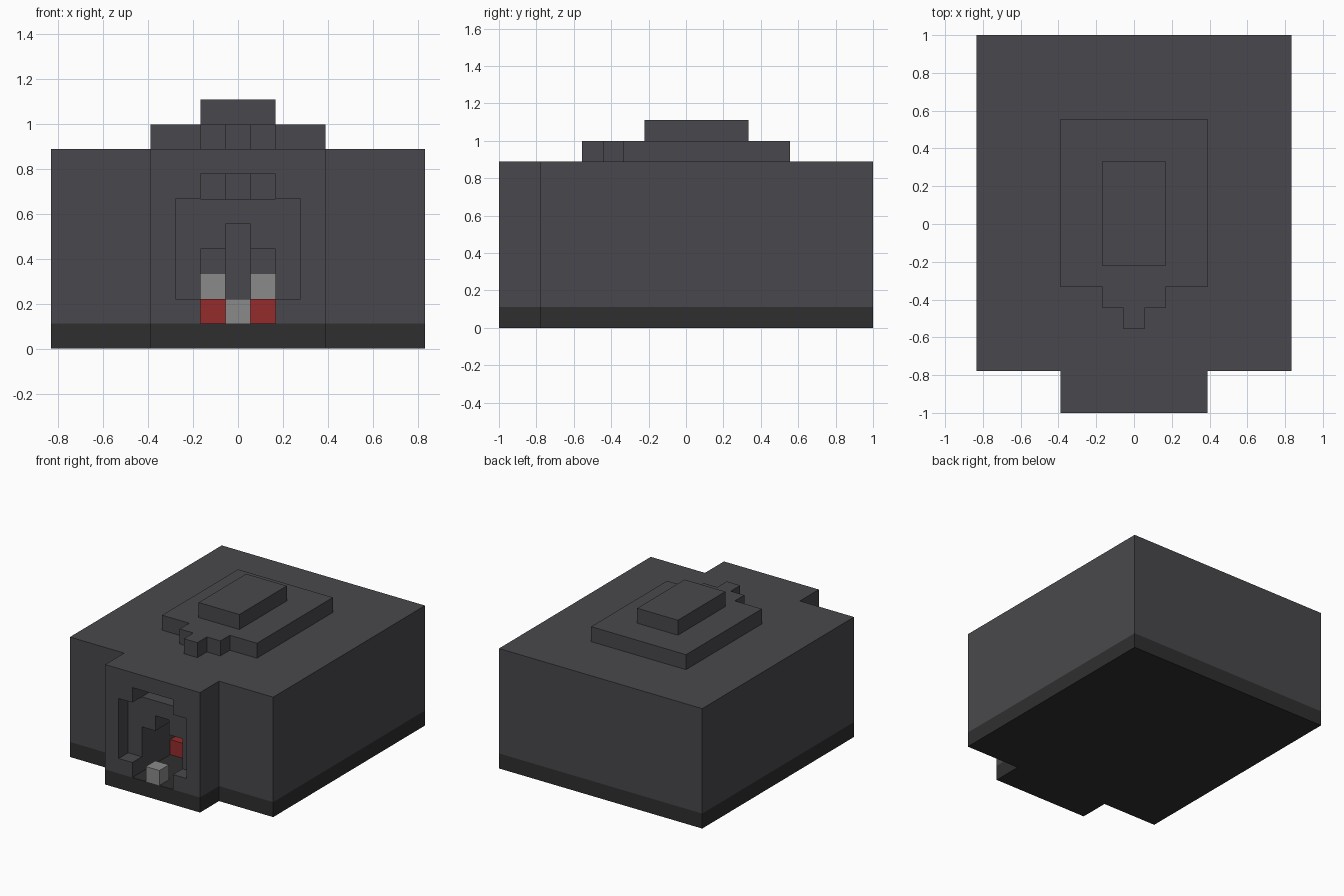
import bpy
import bmesh

cube = bpy.data.objects.get("Cube")
if cube:
    bpy.data.objects.remove(cube, do_unlink=True)

U = 1 / 9  # size of one block


def material(name, rgb):
    m = bpy.data.materials.new(name)
    m.use_nodes = True
    color = (*rgb, 1)
    m.diffuse_color = color
    m.node_tree.nodes["Principled BSDF"].inputs["Base Color"].default_value = color
    return m


STONE = material("charcoal stone", (0.066, 0.066, 0.074))
BASE = material("dark base", (0.028, 0.028, 0.028))
GREY = material("light grey", (0.255, 0.255, 0.255))
RED = material("deep red", (0.295, 0.025, 0.025))


def prism(name, outline, lo, hi, mat, upright=False):
    """Extrude an outline in blocks: plan (x, y) along z, or upright (x, z) along y."""
    bm = bmesh.new()
    place = (lambda a, b: (a * U, lo * U, b * U)) if upright else (lambda a, b: (a * U, b * U, lo * U))
    face = bm.faces.new([bm.verts.new(place(a, b)) for a, b in outline])
    moved = bmesh.ops.extrude_face_region(bm, geom=[face])["geom"]
    d = (hi - lo) * U
    bmesh.ops.translate(bm, verts=[v for v in moved if isinstance(v, bmesh.types.BMVert)],
                        vec=(0, d, 0) if upright else (0, 0, d))
    bmesh.ops.recalc_face_normals(bm, faces=bm.faces)
    mesh = bpy.data.meshes.new(name)
    bm.to_mesh(mesh)
    bm.free()
    mesh.materials.append(mat)
    obj = bpy.data.objects.new(name, mesh)
    bpy.context.collection.objects.link(obj)
    return obj


def mirrored(half):
    """Complete a right half outline with its mirror image."""
    return half + [(-x, v) for x, v in reversed(half)]


def rect(x0, x1, v0, v1):
    return [(x0, v0), (x1, v0), (x1, v1), (x0, v1)]


# Base slab and main body share one plan with a front porch
plan = mirrored([(3.5, -9), (3.5, -7), (7.5, -7), (7.5, 9)])
prism("base_slab", plan, 0, 1, BASE)
body = prism("main_body", plan, 1, 8, STONE)

# Stepped roof
prism("roof_tier", mirrored([(0.5, -5), (0.5, -4), (1.5, -4), (1.5, -3), (3.5, -3), (3.5, 5)]),
      8, 9, STONE)
prism("roof_cap", rect(-1.5, 1.5, -2, 3), 9, 10, STONE)

# Entrance: shallow frame, niche above it, stepped arch and deep alcove
cuts = [
    (mirrored([(1.5, 0.5), (1.5, 2), (2.5, 2), (2.5, 6), (1.5, 6), (1.5, 7)]), -8),
    (rect(-1.5, 1.5, 6, 7), -7),
    (rect(-0.5, 0.5, 6, 7), -6),
    (mirrored([(1.5, 0.5), (1.5, 4), (0.5, 4), (0.5, 5)]), -4),
    (mirrored([(1.5, 0.5), (1.5, 3), (0.5, 3), (0.5, 5)]), -3),
]
cutters = []
for outline, depth in cuts:
    cutter = prism("entrance_cutter", outline, -10, depth, STONE, upright=True)
    cutter.hide_render = True
    mod = body.modifiers.new("entrance_cut", "BOOLEAN")
    mod.operation = "DIFFERENCE"
    mod.solver = "EXACT"
    mod.object = cutter
    cutters.append(cutter)

bpy.context.view_layer.update()
carved = bpy.data.meshes.new_from_object(body.evaluated_get(bpy.context.evaluated_depsgraph_get()))
body.modifiers.clear()
body.data = carved
for cutter in cutters:
    bpy.data.objects.remove(cutter, do_unlink=True)

# Blocks inside the entrance
prism("threshold_block", rect(-0.5, 0.5, -9, -8), 1, 2, GREY)
for side, x in (("right", -1.5), ("left", 0.5)):
    prism(side + "_red_block", rect(x, x + 1, -5, -3), 1, 2, RED)
    prism(side + "_grey_block", rect(x, x + 1, -4, -3), 2, 3, GREY)
